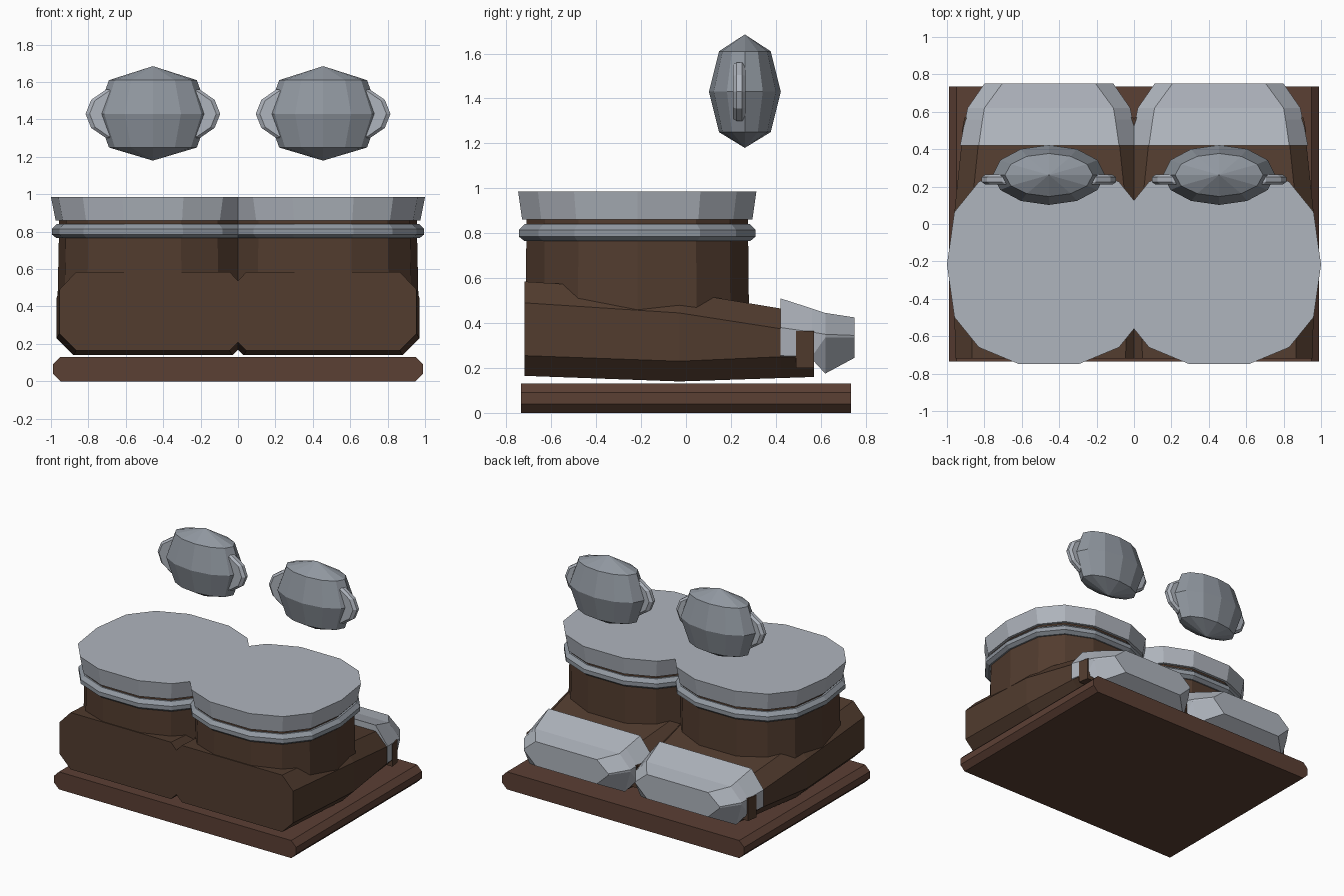
import bpy
import bmesh
import math

cube = bpy.data.objects.get("Cube")
if cube:
    bpy.data.objects.remove(cube, do_unlink=True)


def material(name, rgb):
    mat = bpy.data.materials.new(name)
    mat.use_nodes = True
    mat.diffuse_color = (*rgb, 1)
    mat.node_tree.nodes["Principled BSDF"].inputs["Base Color"].default_value = (*rgb, 1)
    return mat


LIGHT = material("light grey", (0.43, 0.46, 0.51))
STEEL = material("steel grey", (0.28, 0.31, 0.35))
BROWN = material("dark brown", (0.084, 0.045, 0.028))
WOOD = material("reddish brown", (0.105, 0.05, 0.034))


def loft(name, rings, mat):
    """Skin equal-length rings of points and cap both ends."""
    bm = bmesh.new()
    rows = [[bm.verts.new(p) for p in ring] for ring in rings]
    n = len(rows[0])
    for a, b in zip(rows, rows[1:]):
        for i in range(n):
            j = (i + 1) % n
            bm.faces.new((a[i], a[j], b[j], b[i]))
    bm.faces.new(rows[0])
    bm.faces.new(rows[-1])
    bmesh.ops.remove_doubles(bm, verts=bm.verts, dist=0.0005)
    bmesh.ops.recalc_face_normals(bm, faces=bm.faces)
    mesh = bpy.data.meshes.new(name)
    bm.to_mesh(mesh)
    bm.free()
    obj = bpy.data.objects.new(name, mesh)
    bpy.context.scene.collection.objects.link(obj)
    mesh.materials.append(mat)
    return obj


# Squarish fourteen-sided outline of the leg, as unit points
quarter = [(0.927, 0.528), (0.688, 0.83), (0.3, 0.995)]
upper = [(1, 0)] + quarter + [(-x, y) for x, y in reversed(quarter)]
OUTLINE = upper + [(-x, -y) for x, y in upper]


def leg_part(name, cx, levels, mat):
    """Stack the outline at (height, x radius, y radius)."""
    return loft(name, [[(cx + x * rx, -0.217 + y * ry, z) for x, y in OUTLINE]
                       for z, rx, ry in levels], mat)


def section(cx, y, half, low, top, heights):
    """Eight-sided cross-section: half widths at side, bottom and top."""
    side = list(zip((low, half, half, top), heights))
    return ([(cx + w, y, z) for w, z in side]
            + [(cx - w, y, z) for w, z in reversed(side)])


# Base plank with bevelled long sides
loft("base_plank", [section(0, y, 0.99, 0.95, 0.95, (0, 0.04, 0.09, 0.13))
                    for y in (-0.735, 0.735)], WOOD)

SHOE = [(-0.72, 0.50, (0.165, 0.255, 0.49, 0.585)),
        (-0.03, 0.515, (0.14, 0.23, 0.445, 0.54)),
        (0.42, 0.468, (0.155, 0.25, 0.375, 0.465)),
        (0.57, 0.45, (0.16, 0.24, 0.30, 0.36))]

TOE = [(0.42, 0.475, 0.465, 0.375, (0.25, 0.255, 0.38, 0.51)),
       (0.56, 0.447, 0.437, 0.355, (0.24, 0.25, 0.36, 0.465)),
       (0.62, 0.435, 0.39, 0.345, (0.175, 0.335, 0.35, 0.445)),
       (0.75, 0.345, 0.25, 0.25, (0.245, 0.335, 0.345, 0.425))]

PAD = [(1.18, 0, 0), (1.25, 0.235, 0.115), (1.43, 0.30, 0.16),
       (1.61, 0.235, 0.115), (1.685, 0, 0)]

for label, cx in (("left", 0.455), ("right", -0.455)):
    # Shoe, toe cap and the strap showing through the cap's side notch
    loft(label + "_shoe", [section(cx, y, w, w - 0.09, w - 0.09, h)
                           for y, w, h in SHOE], BROWN)
    loft(label + "_toe_cap", [section(cx, y, w, lo, hi, h)
                              for y, w, lo, hi, h in TOE], LIGHT)
    loft(label + "_toe_strap", [section(cx, y, w, w, w, (0.2, 0.24, 0.3, 0.365))
                                for y, w in ((0.49, 0.466), (0.57, 0.452))], BROWN)

    # Leg with its ring and top cap
    leg_part(label + "_leg", cx, [(0.42, 0.51, 0.50), (0.90, 0.50, 0.495)], BROWN)
    leg_part(label + "_leg_ring", cx, [(0.765, 0.515, 0.505), (0.785, 0.54, 0.53),
                                       (0.815, 0.54, 0.53), (0.84, 0.515, 0.505)], STEEL)
    leg_part(label + "_leg_cap", cx, [(0.86, 0.52, 0.515), (0.985, 0.545, 0.533)], LIGHT)

    # Floating faceted knee pad
    circle = [math.tau * i / 12 for i in range(12)]
    rings = [[(cx + rx * math.cos(a), 0.262 + ry * math.sin(a), z) for a in circle]
             for z, rx, ry in PAD[1:-1]]
    pad = loft(label + "_knee_pad", rings, STEEL)
    bm = bmesh.new()
    bm.from_mesh(pad.data)
    for face in [f for f in bm.faces if len(f.verts) == 12]:
        up = face.calc_center_median().z > 1.43
        tip = bmesh.ops.poke(bm, faces=[face])["verts"][0]
        tip.co.z = PAD[-1 if up else 0][0]
    bm.to_mesh(pad.data)
    bm.free()

    # Thin wing plate through the pad, tapering toward its rim
    wing = [(0.36, 0), (0.33, 0.075), (0.25, 0.13)]
    half = wing + [(-x, z) for x, z in reversed(wing[1:])]
    rim = half + [(-x, -z) for x, z in half]
    loft(label + "_knee_wing", [[(cx + x * s, y, 1.43 + z * s) for x, z in rim]
                                for y, s in ((0.21, 0.94), (0.225, 1),
                                             (0.25, 1), (0.265, 0.94))], LIGHT)
